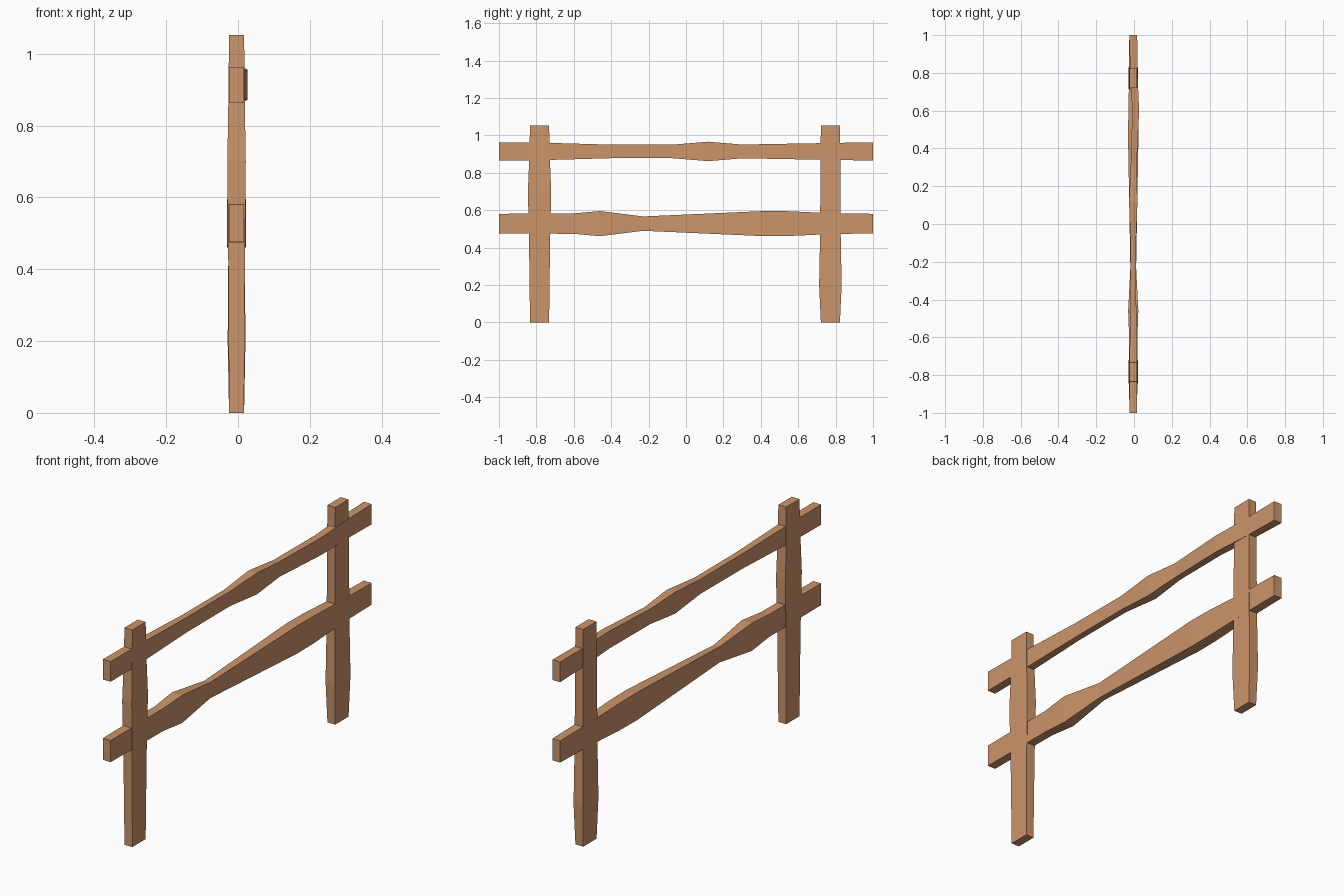
import bpy, bmesh

if "Cube" in bpy.data.objects:
    bpy.data.objects.remove(bpy.data.objects["Cube"], do_unlink=True)

# Single wood colour
wood = bpy.data.materials.new("warm_wood")
wood.use_nodes = True
colour = (0.6, 0.3, 0.145, 1)
wood.diffuse_color = colour
wood.node_tree.nodes["Principled BSDF"].inputs["Base Color"].default_value = colour

CENTRE_X = -0.004
HALF_X = 0.021


def timber(name, half, sections, place):
    """Loft a rectangular timber through (position, scale, sideways shift) sections."""
    bm = bmesh.new()
    rings = []
    for along, scale, shift in sections:
        ring = []
        for sx, sw in ((-1, -1), (1, -1), (1, 1), (-1, 1)):
            x = CENTRE_X + shift + sx * HALF_X * scale
            ring.append(bm.verts.new(place(x, along, sw * half * scale)))
        rings.append(ring)
    for low, high in zip(rings, rings[1:]):
        for i in range(4):
            j = (i + 1) % 4
            bm.faces.new((low[i], low[j], high[j], high[i]))
    bm.faces.new(rings[0])
    bm.faces.new(rings[-1])
    bmesh.ops.recalc_face_normals(bm, faces=bm.faces)
    mesh = bpy.data.meshes.new(name)
    bm.to_mesh(mesh)
    bm.free()
    mesh.materials.append(wood)
    bpy.context.collection.objects.link(bpy.data.objects.new(name, mesh))


def post(name, y, sections):
    timber(name, 0.051, sections, lambda x, along, w: (x, y + w, along))


def rail(name, z, half, sections):
    timber(name, half, sections, lambda x, along, w: (x, along, z + w))


# Upright posts, each with a hewn swelling
post("front_post", -0.783,
     [(0, 1, 0), (0.42, 1.1, 0), (0.7, 1.22, 0), (0.88, 1.08, 0), (1.053, 1, 0)])
post("back_post", 0.772,
     [(0, 1, 0), (0.2, 1.18, 0), (0.47, 1.08, 0), (0.85, 1.04, 0), (1.053, 1, 0)])

# Uneven horizontal rails
rail("upper_rail", 0.914, 0.049,
     [(-1, 1, 0), (-0.8, 0.97, 0), (-0.4, 0.74, 0), (-0.08, 0.73, 0),
      (0.12, 1.06, 0), (0.3, 0.75, 0.002), (0.6, 0.86, 0.013),
      (0.8, 0.93, 0.003), (1, 1, 0)])
rail("lower_rail", 0.528, 0.0525,
     [(-1, 1, 0), (-0.6, 1.04, 0), (-0.46, 1.28, 0), (-0.23, 0.73, 0),
      (0.42, 1.28, 0), (0.55, 1.26, 0), (0.78, 1.06, 0), (1, 1, 0)])
